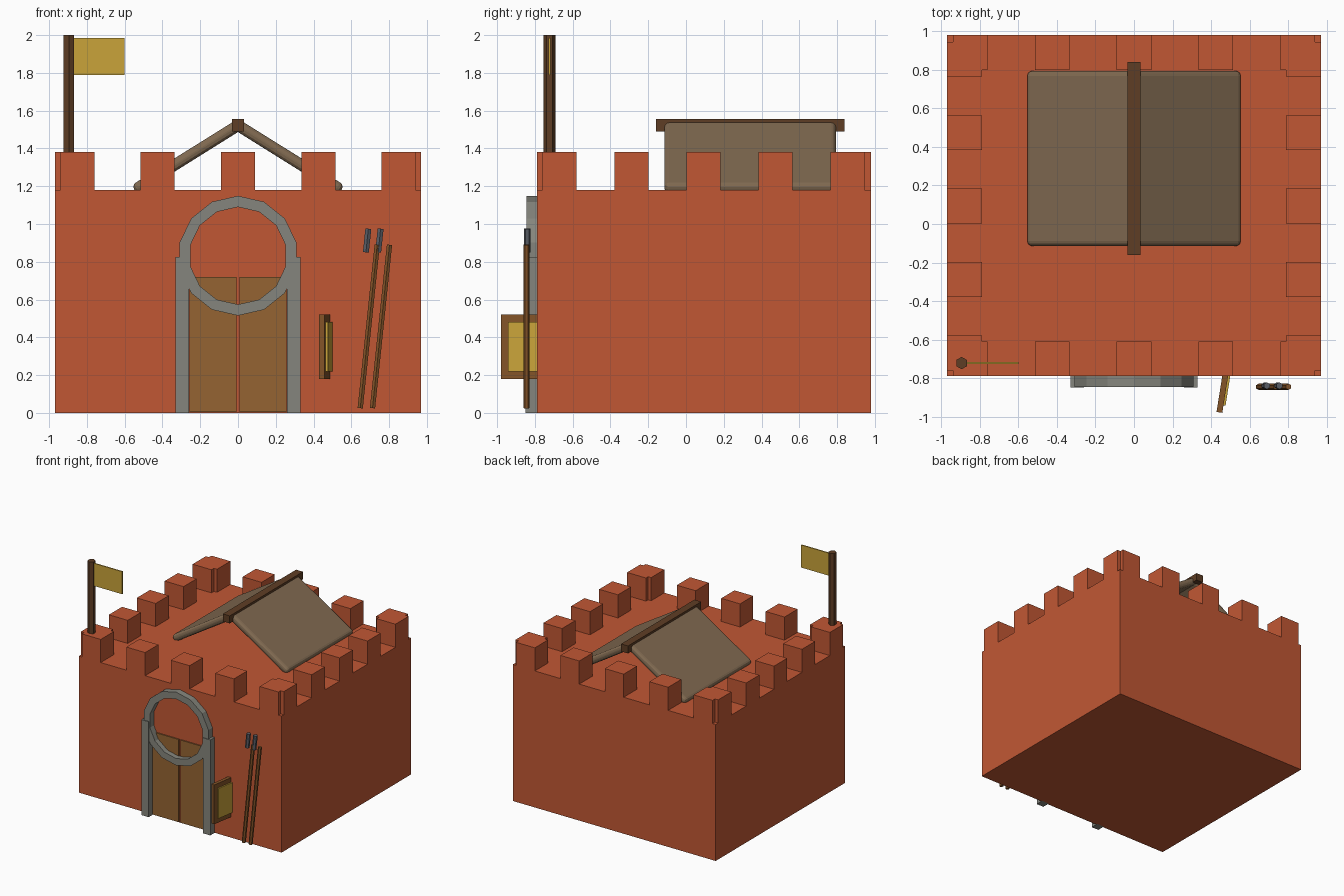
import bpy, math
from math import sin, cos, pi, radians
from mathutils import Vector, Matrix

if "Cube" in bpy.data.objects:
    bpy.data.objects.remove(bpy.data.objects["Cube"])


def mat(name, r, g, b):
    m = bpy.data.materials.new(name)
    m.diffuse_color = [(c / 255) ** 2.2 for c in (r, g, b)] + [1]
    m.use_nodes = True
    m.node_tree.nodes["Principled BSDF"].inputs["Base Color"].default_value = m.diffuse_color
    return m


BRICK = mat("brick", 192, 88, 55)
STONE = mat("stone", 132, 132, 124)
DOOR = mat("door_wood", 148, 100, 54)
ROOF = mat("roof_tile", 128, 106, 82)
WOOD = mat("dark_wood", 95, 64, 41)
SHAFT = mat("shaft_wood", 130, 84, 44)
GOLD = mat("gold", 200, 162, 60)
IRON = mat("iron", 90, 94, 102)
BLACK = mat("black", 38, 36, 36)


def mesh(name, verts, faces, m):
    me = bpy.data.meshes.new(name)
    me.from_pydata(verts, [], faces)
    me.update()
    ob = bpy.data.objects.new(name, me)
    bpy.context.collection.objects.link(ob)
    if m:
        me.materials.append(m)
    return ob


def box(name, x, y, z, m):
    """Box from (min, max) ranges."""
    v = [(a, b, c) for c in z for b in y for a in x]
    f = [(0, 2, 3, 1), (4, 5, 7, 6), (0, 1, 5, 4),
         (2, 6, 7, 3), (0, 4, 6, 2), (1, 3, 7, 5)]
    return mesh(name, v, f, m)


def centred(name, loc, size, rot, m):
    """Box by centre, size and rotation."""
    ob = box(name, *[(-s / 2, s / 2) for s in size], m)
    ob.location, ob.rotation_euler = loc, rot
    return ob


def rod(name, a, b, r, m, sides=6):
    """Low-sided cylinder between two points."""
    a, b = Vector(a), Vector(b)
    tilt = Vector((0, 0, 1)).rotation_difference(b - a).to_matrix()
    ring = [tilt @ Vector((r * sin(2 * pi * i / sides), r * cos(2 * pi * i / sides), 0))
            for i in range(sides)]
    n = sides
    f = [(i, i + n, (i + 1) % n + n, (i + 1) % n) for i in range(n)]
    f += [tuple(range(n)), tuple(reversed(range(n, 2 * n)))]
    return mesh(name, [a + p for p in ring] + [b + p for p in ring], f, m)


# Main block with arched doorway recess
FRONT, BACK, TOP = -0.79, 0.98, 1.18
block = box("castle_block", (-0.97, 0.97), (FRONT, BACK), (0, TOP), BRICK)
R, ZC = 0.257, 0.832
prof = [(-R, -0.1)] + [(-R * cos(pi * i / 6), ZC + R * sin(pi * i / 6)) for i in range(7)] + [(R, -0.1)]
n = len(prof)
cutter = mesh("doorway_cutter",
              [(x, -1.0, z) for x, z in prof] + [(x, -0.51, z) for x, z in prof],
              [(i, i + n, (i + 1) % n + n, (i + 1) % n) for i in range(n)]
              + [tuple(range(n)), tuple(reversed(range(n, 2 * n)))], BRICK)
cutter.hide_render = True
mod = block.modifiers.new("doorway", 'BOOLEAN')
mod.operation, mod.solver, mod.object = 'DIFFERENCE', 'EXACT', cutter
bpy.context.view_layer.objects.active = block
bpy.ops.object.modifier_apply(modifier="doorway")
bpy.data.objects.remove(cutter)

# Battlements: front/back rows and side rows, overlapping at the corners
S, H = 0.18, (TOP, 1.38)
for i in range(5):
    x = -0.85 + 0.425 * i
    y = -0.67 + 0.3815 * i
    for label, y0 in (("front", FRONT), ("back", BACK - S)):
        box(f"merlon_{label}_{i}", (x - S / 2, x + S / 2), (y0, y0 + S), H, BRICK)
    for label, x0 in (("left", -0.97), ("right", 0.97 - S)):
        box(f"merlon_{label}_{i}", (x0, x0 + S), (y - S / 2, y + S / 2), H, BRICK)

# Stone ring around the arch
N = 14
rings = [(0.317, -0.845), (0.317, -0.77), (0.258, -0.77), (0.258, -0.845)]
verts = [(r * sin(2 * pi * i / N), y, ZC + r * cos(2 * pi * i / N))
         for i in range(N) for r, y in rings]
faces = [(4 * i + k, 4 * i + (k + 1) % 4, 4 * ((i + 1) % N) + (k + 1) % 4, 4 * ((i + 1) % N) + k)
         for i in range(N) for k in range(4)]
mesh("arch_ring", verts, faces, STONE)

# Door posts and door leaves
for side, s in (("left", -1), ("right", 1)):
    box(f"door_post_{side}", sorted((s * 0.26, s * 0.33)), (-0.85, -0.78), (0, 0.825), STONE)
    box(f"door_leaf_{side}", sorted((s * 0.008, s * 0.256)), (-0.80, -0.735), (0.005, 0.72), DOOR)
box("door_backing", (-0.25, 0.25), (-0.59, -0.515), (0.005, 0.717), BLACK)

# Gabled roof with rounded slabs and a ridge beam
for side, s in (("left", -1), ("right", 1)):
    slab = centred(f"roof_slab_{side}", (s * 0.272, 0.34, 1.352), (0.65, 0.91, 0.06),
                   (0, s * radians(32), 0), ROOF)
    bev = slab.modifiers.new("round", 'BEVEL')
    bev.width, bev.segments = 0.026, 3
box("ridge_beam", (-0.033, 0.033), (-0.16, 0.84), (1.49, 1.555), WOOD)

# Flag
rod("flag_pole", (-0.895, -0.722, 1.36), (-0.895, -0.722, 2.0), 0.032, WOOD)
box("flag", (-0.875, -0.6), (-0.727, -0.717), (1.79, 1.985), GOLD)

# Framed board sticking out of the front wall
turn = radians(-9)
centred("board_frame", (0.47, -0.81, 0.35), (0.03, 0.34, 0.34), (0, 0, turn), SHAFT)
off = Matrix.Rotation(turn, 3, 'Z') @ Vector((0.016, 0, 0))
centred("board_panel", Vector((0.47, -0.81, 0.35)) + off, (0.02, 0.26, 0.26), (0, 0, turn), GOLD)

# Two leaning spears with their iron heads
for i in range(2):
    dx = 0.065 * i
    rod(f"spear_shaft_{i}", (0.647 + dx, -0.845, 0.025), (0.737 + dx, -0.845, 0.89), 0.016, SHAFT)
    rod(f"spear_head_{i}", (0.677 + dx, -0.84, 0.85), (0.69 + dx, -0.84, 0.975), 0.018, IRON)
